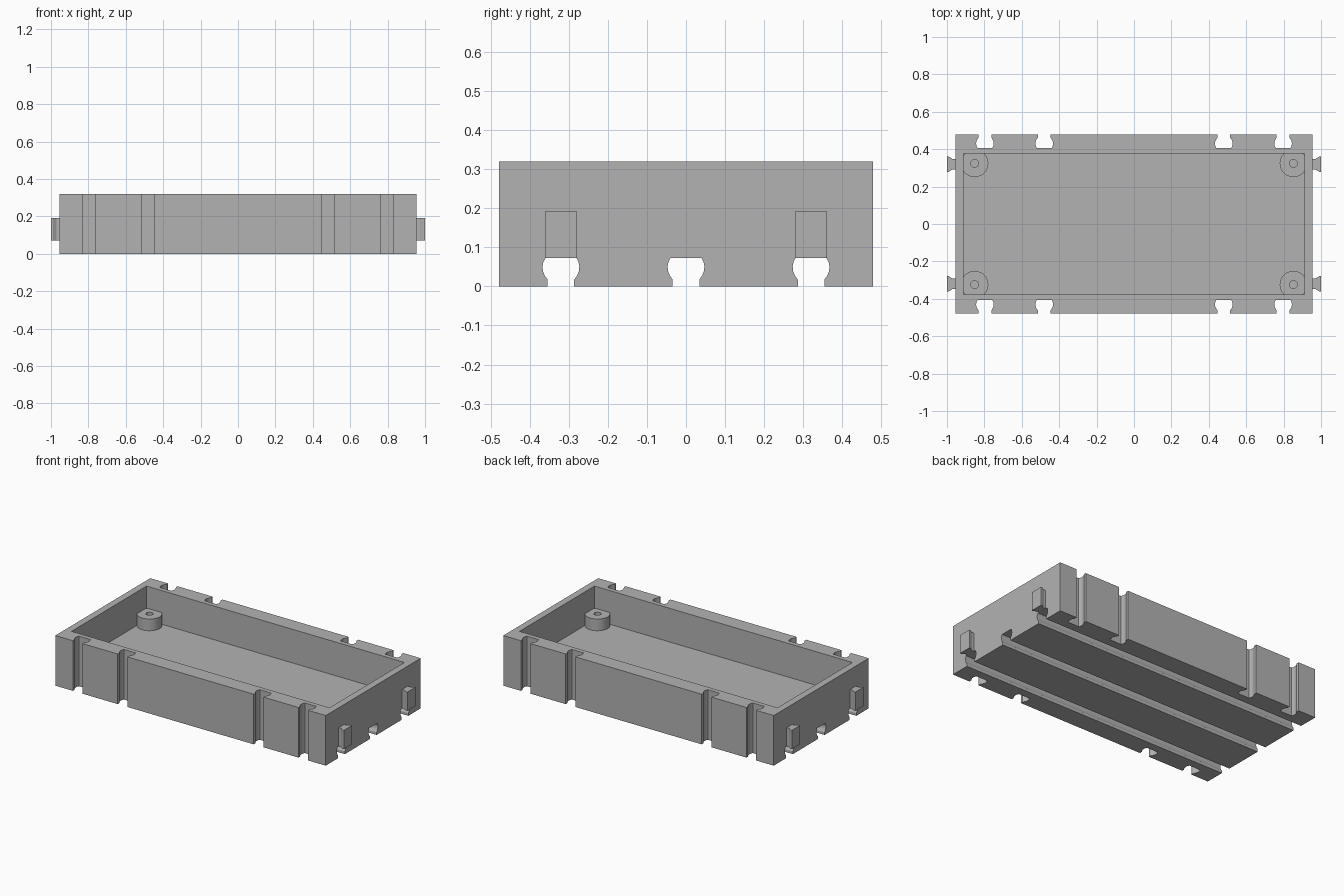
import bpy, bmesh
from math import pi
from mathutils import Matrix, Vector

if "Cube" in bpy.data.objects:
    bpy.data.objects.remove(bpy.data.objects["Cube"], do_unlink=True)

grey = bpy.data.materials.new("plain_grey")
grey.use_nodes = True
grey.diffuse_color = (0.45, 0.45, 0.45, 1)
grey.node_tree.nodes["Principled BSDF"].inputs["Base Color"].default_value = (0.45, 0.45, 0.45, 1)

HALF_X, HALF_Y, HEIGHT = 0.955, 0.479, 0.32
FLOOR, BOSS_TOP = 0.105, 0.18


def finish(name, bm):
    bmesh.ops.recalc_face_normals(bm, faces=bm.faces[:])
    mesh = bpy.data.meshes.new(name)
    bm.to_mesh(mesh)
    bm.free()
    obj = bpy.data.objects.new(name, mesh)
    bpy.context.collection.objects.link(obj)
    mesh.materials.append(grey)
    return obj


def box(name, low, high):
    bm = bmesh.new()
    low, high = Vector(low), Vector(high)
    bmesh.ops.create_cube(bm, size=1)
    bmesh.ops.scale(bm, vec=high - low, verts=bm.verts[:])
    bmesh.ops.translate(bm, vec=(low + high) / 2, verts=bm.verts[:])
    return finish(name, bm)


def cylinder(name, x, y, low, high, radius, sides):
    bm = bmesh.new()
    bmesh.ops.create_cone(bm, cap_ends=True, segments=sides, radius1=radius, radius2=radius,
                          depth=high - low, matrix=Matrix.Translation((x, y, (low + high) / 2)))
    return finish(name, bm)


def mirrored_prism(name, half, origin, across, depth, along):
    """Extrude a profile of (half width, depth), mirrored across its middle."""
    origin, across, depth, along = map(Vector, (origin, across, depth, along))
    outline = half + [(-w, d) for w, d in reversed(half)]
    bm = bmesh.new()
    face = bm.faces.new([bm.verts.new(origin + across * w + depth * d) for w, d in outline])
    ext = bmesh.ops.extrude_face_region(bm, geom=[face])["geom"]
    bmesh.ops.translate(bm, vec=along, verts=[v for v in ext if isinstance(v, bmesh.types.BMVert)])
    return finish(name, bm)


def combine(target, other, operation):
    mod = target.modifiers.new("combine", 'BOOLEAN')
    mod.operation, mod.solver, mod.object = operation, 'EXACT', other
    bpy.context.view_layer.objects.active = target
    bpy.ops.object.modifier_apply(modifier=mod.name)
    bpy.data.objects.remove(other, do_unlink=True)


# Open tray
tray = box("tray_body", (-HALF_X, -HALF_Y, 0), (HALF_X, HALF_Y, HEIGHT))
combine(tray, box("cavity", (-0.911, -0.378, FLOOR), (0.911, 0.378, 0.5)), 'DIFFERENCE')

# Screw bosses in the corners
for sx in (-1, 1):
    for sy in (-1, 1):
        x, y = sx * 0.852, sy * 0.324
        combine(tray, cylinder("boss", x, y, FLOOR - 0.02, BOSS_TOP, 0.073, 48), 'UNION')
        combine(tray, cylinder("screw_hole", x, y, FLOOR, 0.3, 0.021, 24), 'DIFFERENCE')

# Keyhole grooves: three along the underside, four up each long side
groove = [(0.034, -0.02), (0.034, 0.017), (0.041, 0.027), (0.046, 0.039),
          (0.047, 0.051), (0.045, 0.062), (0.04, 0.072)]
for y in (-0.32, 0, 0.32):
    combine(tray, mirrored_prism("underside_groove", groove, (-1.1, y, 0),
                                 (0, 1, 0), (0, 0, 1), (2.2, 0, 0)), 'DIFFERENCE')
for side in (-1, 1):
    for x in (-0.797, -0.48, 0.48, 0.797):
        combine(tray, mirrored_prism("side_groove", groove, (x, side * HALF_Y, -0.1),
                                     (1, 0, 0), (0, -side, 0), (0, 0, 0.6)), 'DIFFERENCE')

# Flared connector tabs on both ends
tab = [(0.028, -0.005), (0.028, 0.016), (0.041, 0.029), (0.041, 0.045)]
tab[2:] = [(0.041, 0.035), (0.041, 0.045)]
for side, end in ((-1, "right"), (1, "left")):
    for y, place in ((-0.32, "front"), (0.32, "back")):
        mirrored_prism(f"{end}_{place}_tab", tab, (side * HALF_X, y, 0.072),
                       (0, 1, 0), (side, 0, 0), (0, 0, 0.12))

# Smooth the round walls, keep the edges sharp
bpy.ops.object.select_all(action='DESELECT')
tray.select_set(True)
bpy.context.view_layer.objects.active = tray
bpy.ops.object.shade_smooth_by_angle(angle=pi / 6)
